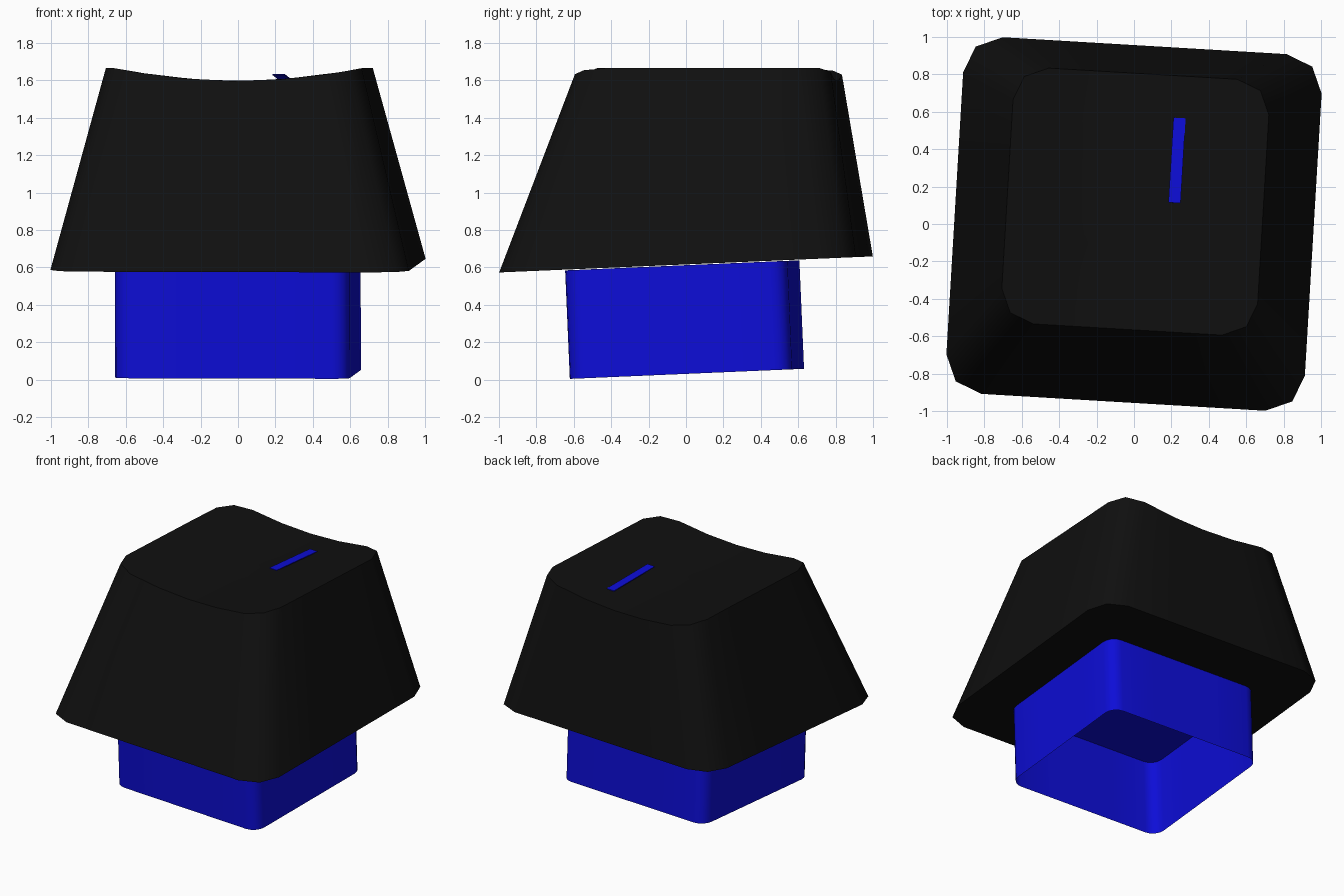
import bpy, bmesh, math
from mathutils import Matrix

if "Cube" in bpy.data.objects:
    bpy.data.objects.remove(bpy.data.objects["Cube"], do_unlink=True)

TWIST = Matrix.Rotation(math.radians(-3.4), 3, 'Z')
SLOPE = 0.043


def material(name, rgb):
    m = bpy.data.materials.new(name)
    m.use_nodes = True
    m.diffuse_color = (*rgb, 1)
    m.node_tree.nodes["Principled BSDF"].inputs["Base Color"].default_value = (*rgb, 1)
    return m


def rounded_loop(hx, hy, r, cy, height, steps=2, side=4):
    """Twisted rounded rectangle; height(x, y) gives z in the final frame."""
    flat = []
    for k, (sx, sy) in enumerate([(1, 1), (-1, 1), (-1, -1), (1, -1)]):
        for s in range(steps + 1):
            a = math.pi / 2 * (k + s / steps)
            flat.append((sx * (hx - r) + r * math.cos(a),
                         sy * (hy - r) + r * math.sin(a) + cy))
    # add points along the straight sides
    pts = []
    for i, p in enumerate(flat):
        pts.append(p)
        if i % (steps + 1) == steps:
            q = flat[(i + 1) % len(flat)]
            for j in range(1, side):
                t = j / side
                pts.append((p[0] + (q[0] - p[0]) * t, p[1] + (q[1] - p[1]) * t))
    out = []
    for x, y in pts:
        v = TWIST @ Matrix.Translation((x, y, 0)).translation
        out.append((v.x, v.y, height(v.x, v.y)))
    return out


def loft(name, rings, mat, close_bottom, tip=None):
    """Skin a stack of rings; end in a fan around tip or in a flat face."""
    bm = bmesh.new()
    loops = [[bm.verts.new(p) for p in ring] for ring in rings]
    n = len(loops[0])
    for low, high in zip(loops, loops[1:]):
        for i in range(n):
            j = (i + 1) % n
            bm.faces.new((low[i], low[j], high[j], high[i]))
    if close_bottom:
        bm.faces.new(loops[0][::-1])
    if tip:
        c = bm.verts.new(tip)
        for i in range(n):
            bm.faces.new((loops[-1][i], loops[-1][(i + 1) % n], c))
    else:
        bm.faces.new(loops[-1])
    me = bpy.data.meshes.new(name)
    bm.to_mesh(me)
    bm.free()
    ob = bpy.data.objects.new(name, me)
    bpy.context.collection.objects.link(ob)
    me.materials.append(mat)
    bpy.ops.object.select_all(action='DESELECT')
    ob.select_set(True)
    bpy.context.view_layer.objects.active = ob
    bpy.ops.object.shade_smooth_by_angle(angle=math.radians(50))
    return ob


def underside(x, y):
    return 0.573 + SLOPE * (y + 1)


def dish(x, y):
    return min(1.665, 1.597 + 0.068 * (x / 0.66) ** 2)


black = material("black plastic", (0.005, 0.005, 0.005))
blue = material("blue plastic", (0.004, 0.004, 0.68))

# Key cap: tapered walls and a scooped top
top_y = 0.12
cap_rings = [rounded_loop(0.96, 0.955, 0.2, 0, underside)]
for f in (1, 0.8, 0.6, 0.4, 0.2):
    cap_rings.append(rounded_loop(0.685 * f, 0.685 * f, 0.18 * f, top_y, dish))
loft("key_cap", cap_rings, black, True, (0, top_y, dish(0, 0)))

# Switch sleeve: thin shell, open underneath
sleeve_rings = [
    rounded_loop(0.628, 0.595, 0.09, 0.005, lambda x, y: 0.004 + SLOPE * (y + 0.63), steps=4),
    rounded_loop(0.628, 0.595, 0.09, -0.02, lambda x, y: underside(x, y) - 0.004, steps=4),
]
loft("switch_sleeve", sleeve_rings, blue, False)

# Marker bar: thin plate sloping down toward the back
bpy.ops.mesh.primitive_cube_add(size=1)
bar = bpy.context.object
bar.name = "marker_bar"
bar.data.transform(Matrix.Translation((0.23, 0.34, 1.621))
                   @ Matrix.Rotation(math.radians(-3.4), 4, 'Z')
                   @ Matrix.Rotation(math.radians(-2.6), 4, 'X')
                   @ Matrix.Diagonal((0.065, 0.455, 0.006, 1)))
bar.data.materials.append(blue)
